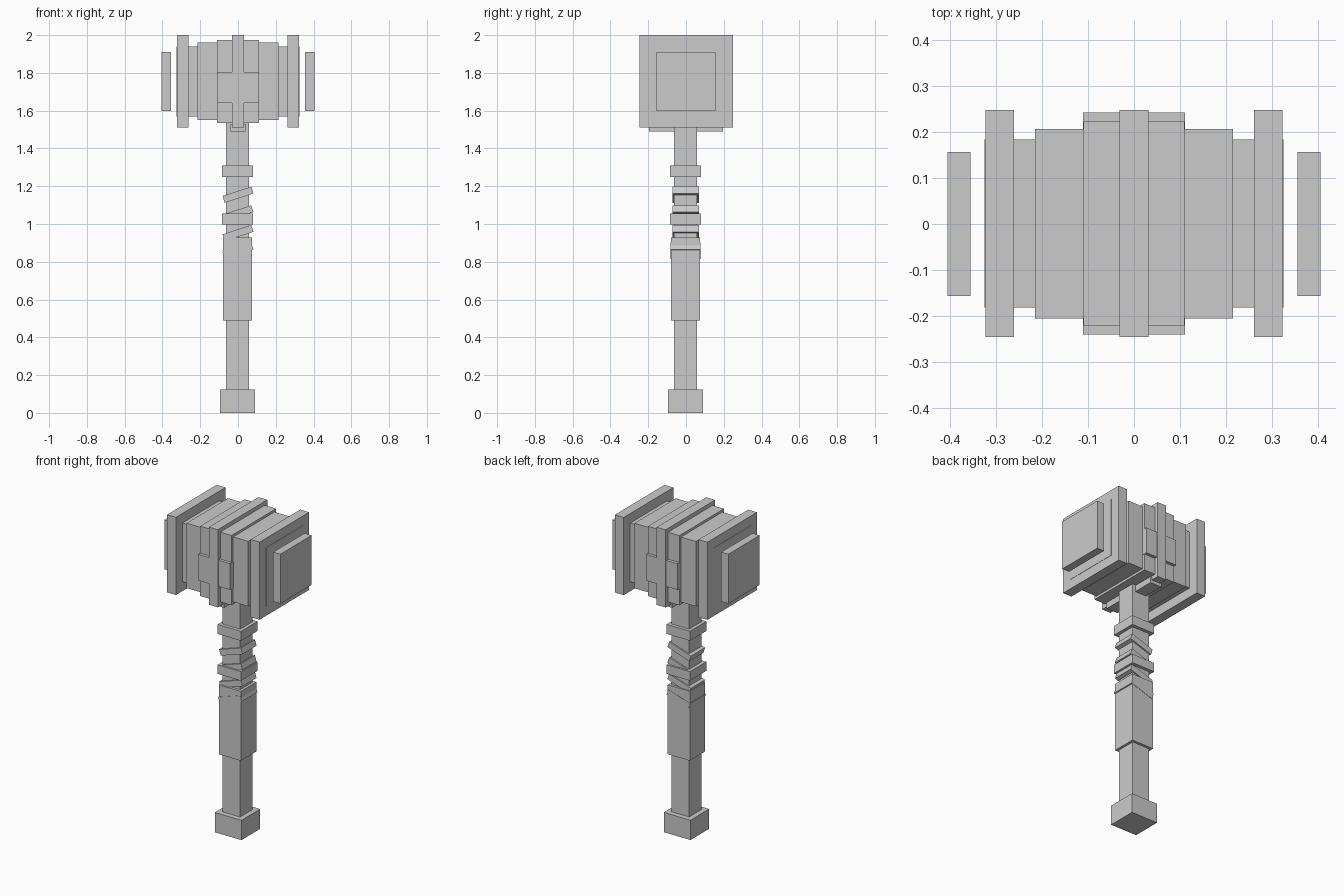
import bpy
import math

default = bpy.data.objects.get("Cube")
if default:
    bpy.data.objects.remove(default, do_unlink=True)

grey = bpy.data.materials.new("plain grey")
grey.use_nodes = True
colour = (0.6, 0.6, 0.6, 1)
grey.diffuse_color = colour
grey.node_tree.nodes["Principled BSDF"].inputs["Base Color"].default_value = colour


def block(name, x, y, z, tilt=0):
    """Box spanning the (low, high) ranges x, y, z, tilted about y in degrees."""
    spans = (x, y, z)
    bpy.ops.mesh.primitive_cube_add(size=1, location=[(a + b) / 2 for a, b in spans])
    ob = bpy.context.object
    ob.name = name
    ob.scale = [b - a for a, b in spans]
    ob.rotation_euler.y = -math.radians(tilt)
    ob.data.materials.append(grey)
    return ob


def around(half, centre=0):
    return (centre - half, centre + half)


HEAD_Z = 1.755   # middle height of the head
SHIFT = -0.002   # the shaft sits a hair off centre

# Stepped head: half length, half depth, half height
for name, hx, hy, hz in (
    ("head_core", 0.325, 0.183, 0.185),
    ("head_middle", 0.215, 0.206, 0.205),
    ("head_centre", 0.11, 0.222, 0.22),
    ("head_ring", 0.031, 0.247, 0.245),
):
    block(name, around(hx), around(hy, 0.001), around(hz, HEAD_Z))

# Side plates crossing the ring on front and back
block("cross_plates", around(0.111), around(0.241, 0.001), (1.64, 1.805))

# Flanges and floating striking plates at both ends
for side, sign in (("left", 1), ("right", -1)):
    block(side + "_flange", around(0.031, sign * 0.292), around(0.247, 0.001), around(0.245, HEAD_Z))
    block(side + "_strike_plate", around(0.025, sign * 0.38), around(0.156), around(0.156, HEAD_Z))

# Bracket under the head
block("head_bracket", around(0.04), around(0.195), (1.49, 1.53))

# Square shaft parts: half width, bottom, top
for name, half, low, high in (
    ("shaft", 0.061, 0.1, 1.56),
    ("pommel", 0.093, 0, 0.125),
    ("grip", 0.077, 0.49, 0.928),
    ("upper_collar", 0.082, 1.25, 1.31),
    ("lower_collar", 0.082, 0.998, 1.055),
):
    block(name, around(half, SHIFT), around(half, SHIFT), (low, high))

# Slanted wrapping bands
for i, z in enumerate((1.155, 1.056, 0.952, 0.858)):
    block(f"wrap_band_{i + 1}", around(0.08), around(0.07 if i < 3 else 0.079, SHIFT), around(0.019, z), tilt=18)
